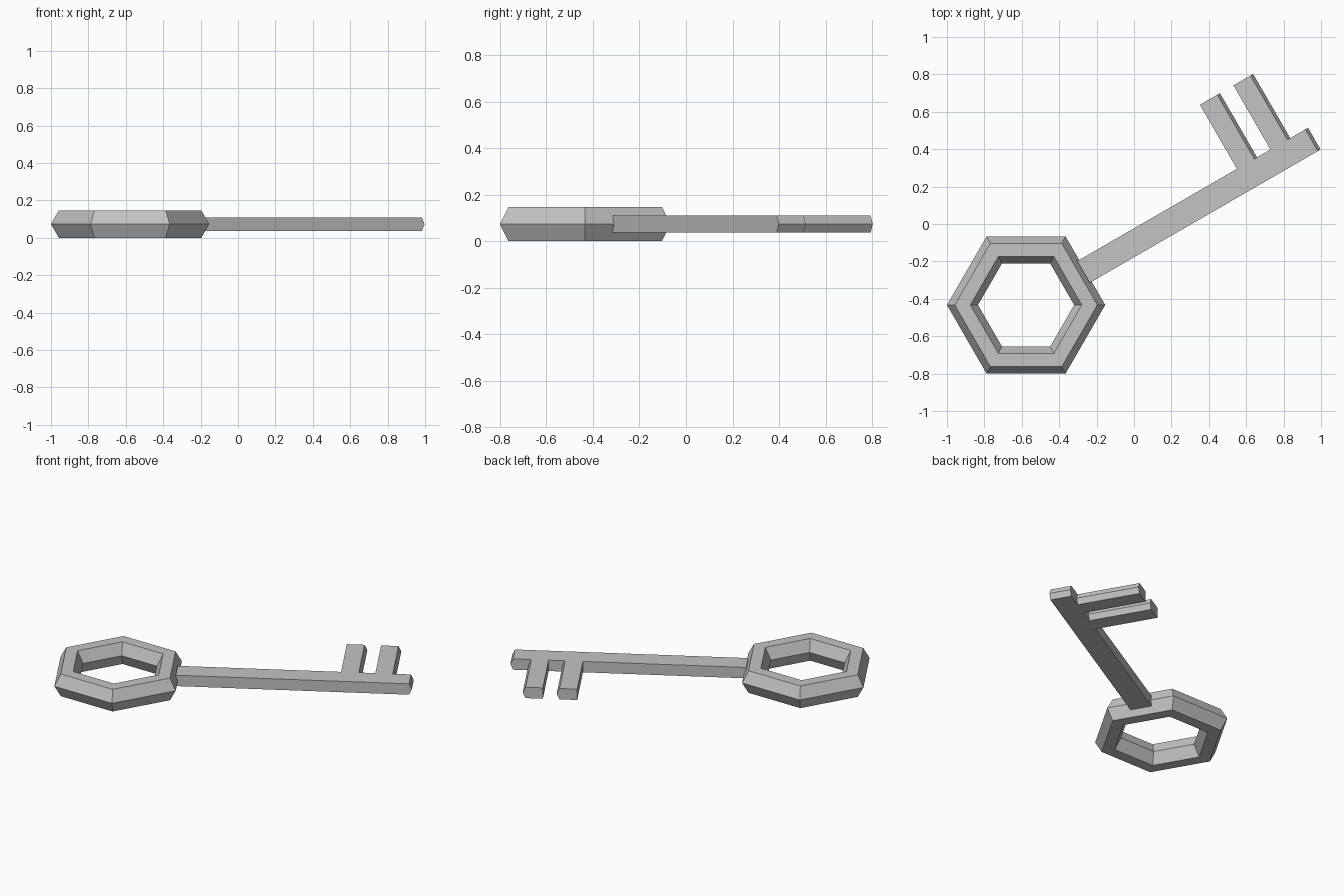
import bpy, bmesh, math
from mathutils import Matrix

if "Cube" in bpy.data.objects:
    bpy.data.objects.remove(bpy.data.objects["Cube"])

MID = 0.0735                      # height of the ridge line
metal = bpy.data.materials.new("grey metal")
metal.diffuse_color = (0.55, 0.55, 0.55, 1)
metal.use_nodes = True
metal.node_tree.nodes["Principled BSDF"].inputs["Base Color"].default_value = metal.diffuse_color


def finish(name, bm):
    bmesh.ops.recalc_face_normals(bm, faces=bm.faces)
    me = bpy.data.meshes.new(name)
    bm.to_mesh(me)
    bm.free()
    me.materials.append(metal)
    ob = bpy.data.objects.new(name, me)
    bpy.context.collection.objects.link(ob)
    return ob


# Hexagonal bow: a six-sided section swept round six corners
section = [(0.423, MID), (0.381, 2 * MID), (0.298, 2 * MID),
           (0.257, MID), (0.298, 0), (0.381, 0)]
bm = bmesh.new()
rings = []
for i in range(6):
    a = i * math.pi / 3
    rings.append([bm.verts.new((-0.577 + r * math.cos(a),
                                -0.433 + r * math.sin(a), z)) for r, z in section])
for i in range(6):
    p, q = rings[i], rings[(i + 1) % 6]
    for j in range(6):
        k = (j + 1) % 6
        bm.faces.new((p[j], q[j], q[k], p[k]))
finish("key_bow", bm)

# Shaft and teeth: one outline, with a ridge on the faces towards the tip.
# Each point is (along, across, ridge push)
LOW, HIGH, TIP, R = -0.154, -0.02, 0.376, 0.017
outline = [(-0.362, LOW, 0), (1.046, LOW, R), (1.046, HIGH, R),
           (0.936, HIGH, R), (0.936, TIP, R), (0.831, TIP, 0), (0.831, HIGH, 0),
           (0.731, HIGH, R), (0.731, TIP, R), (0.624, TIP, 0), (0.624, HIGH, 0),
           (-0.362, HIGH, 0)]
bm = bmesh.new()
half = 0.036
loops = [[bm.verts.new((u + push * ridge, v, z)) for u, v, push in outline]
         for z, ridge in ((MID - half, 0), (MID, 1), (MID + half, 0))]
n = len(outline)
for a, b in zip(loops, loops[1:]):
    for i in range(n):
        j = (i + 1) % n
        bm.faces.new((a[i], a[j], b[j], b[i]))
bm.faces.new(loops[0][::-1])
bm.faces.new(loops[-1])
bmesh.ops.transform(bm, matrix=Matrix.Rotation(math.radians(30), 4, 'Z'), verts=bm.verts)
finish("key_shaft_and_teeth", bm)
